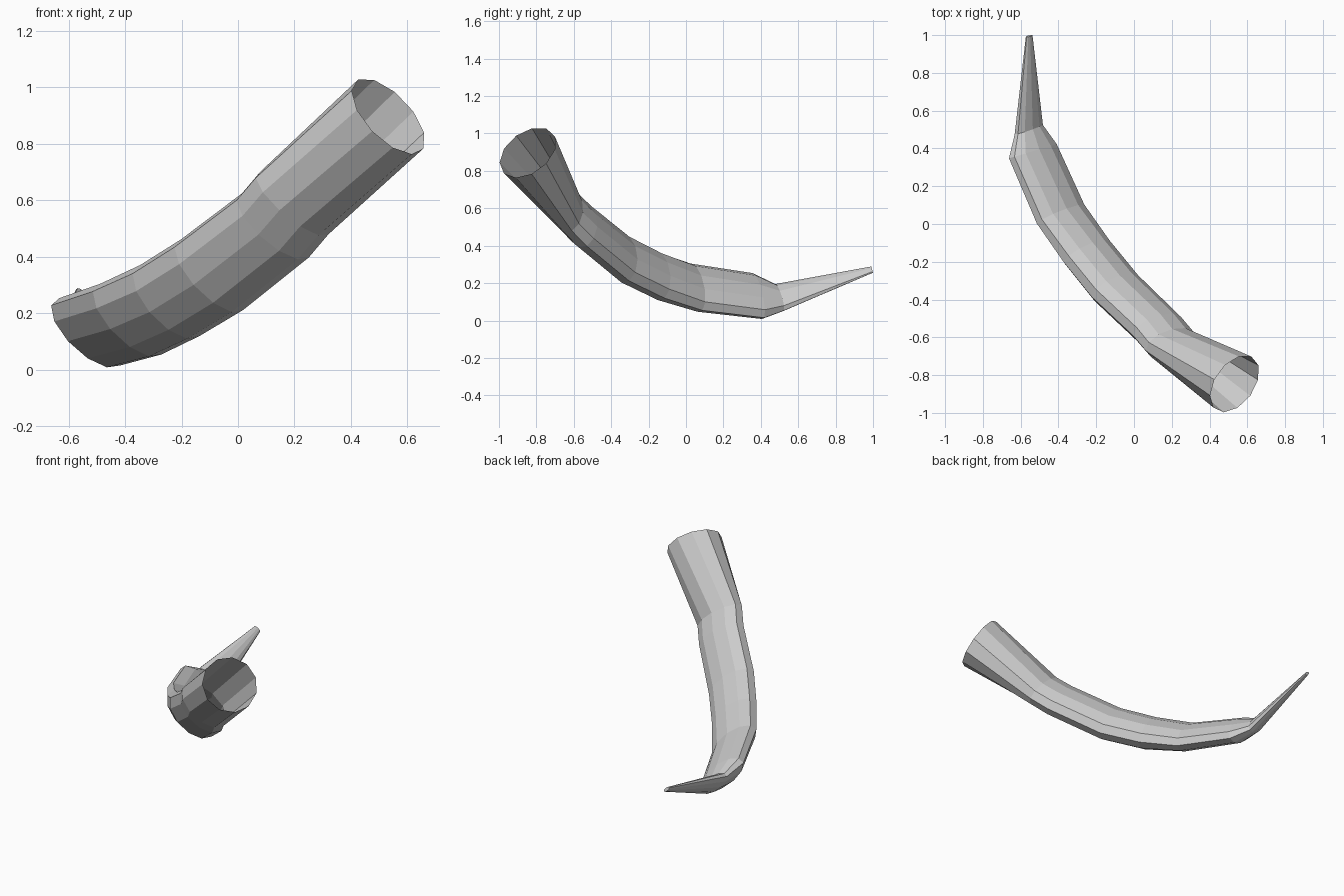
import bpy, bmesh, math
from mathutils import Vector

if "Cube" in bpy.data.objects:
    bpy.data.objects.remove(bpy.data.objects["Cube"])

SIDES = 11
PHASE = math.radians(3)
LONG = Vector((0.72, 0.18, -0.67))  # direction of the wide axis of the oval section

# Rings from the open wide end to the tip: centre, wide radius, narrow radius, optional normal
rings = [
    ((0.533, -0.846, 0.898), 0.170, 0.170, (-0.64, 0.46, -0.61)),
    ((0.193, -0.630, 0.587), 0.168, 0.091, None),
    ((0.125, -0.550, 0.507), 0.168, 0.093, None),
    ((-0.100, -0.335, 0.332), 0.172, 0.094, None),
    ((-0.250, -0.150, 0.240), 0.170, 0.092, None),
    ((-0.388, 0.050, 0.175), 0.173, 0.078, None),
    ((-0.535, 0.385, 0.130), 0.168, 0.070, (-0.28, 0.95, 0.0)),
    ((-0.557, 0.500, 0.122), 0.100, 0.042, (-0.25, 0.95, 0.1)),
    ((-0.555, 0.995, 0.272), 0.023, 0.010, (0.0, 0.96, 0.28)),
]
centres = [Vector(r[0]) for r in rings]


def ring_normal(i):
    if rings[i][3]:
        return Vector(rings[i][3]).normalized()
    return ((centres[i] - centres[i - 1]).normalized()
            + (centres[i + 1] - centres[i]).normalized()).normalized()


# Hollow faceted horn lofted through the oval rings
bm = bmesh.new()
loops = []
for i, (c, wide, narrow, n) in enumerate(rings):
    axis = ring_normal(i)
    u = (LONG - axis * LONG.dot(axis)).normalized()
    v = axis.cross(u)
    angles = [PHASE + math.tau * k / SIDES for k in range(SIDES)]
    loops.append([bm.verts.new(centres[i] + u * wide * math.cos(a) + v * narrow * math.sin(a))
                  for a in angles])

for a, b in zip(loops, loops[1:]):
    for k in range(SIDES):
        j = (k + 1) % SIDES
        bm.faces.new((a[k], a[j], b[j], b[k]))
bm.faces.new(loops[-1])  # blunt tip

mesh = bpy.data.meshes.new("horn")
bm.to_mesh(mesh)
bm.free()
horn = bpy.data.objects.new("horn", mesh)
bpy.context.collection.objects.link(horn)
